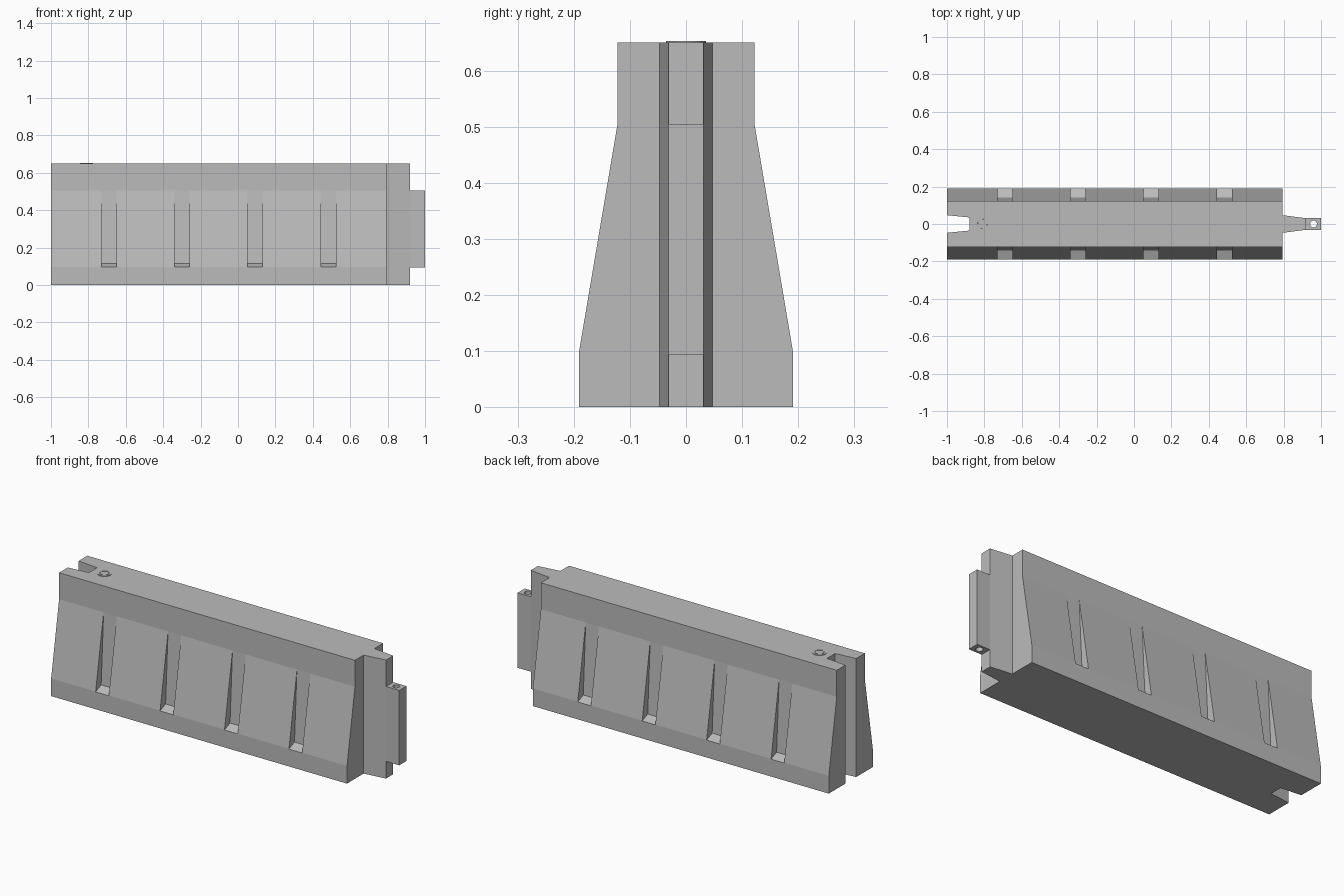
import bpy, bmesh
from mathutils import Vector

cube = bpy.data.objects.get("Cube")
if cube:
    bpy.data.objects.remove(cube, do_unlink=True)

HEIGHT = 0.65
GREY = (0.5, 0.5, 0.5, 1)
grey = bpy.data.materials.new("barrier grey")
grey.use_nodes = True
grey.diffuse_color = GREY
grey.node_tree.nodes["Principled BSDF"].inputs["Base Color"].default_value = GREY


def prism(name, points, axis, start, end):
    """Extrude a profile: (y, z) points along x, or (x, y) points along z."""
    bm = bmesh.new()
    if axis == "x":
        verts = [bm.verts.new((start, a, b)) for a, b in points]
        step = Vector((end - start, 0, 0))
    else:
        verts = [bm.verts.new((a, b, start)) for a, b in points]
        step = Vector((0, 0, end - start))
    face = bm.faces.new(verts)
    new = bmesh.ops.extrude_face_region(bm, geom=[face])["geom"]
    bmesh.ops.translate(bm, vec=step, verts=[v for v in new if isinstance(v, bmesh.types.BMVert)])
    bmesh.ops.recalc_face_normals(bm, faces=bm.faces)
    mesh = bpy.data.meshes.new(name)
    bm.to_mesh(mesh)
    bm.free()
    mesh.materials.append(grey)
    obj = bpy.data.objects.new(name, mesh)
    bpy.context.collection.objects.link(obj)
    return obj


def cylinder(name, x, radius, z0, z1):
    bpy.ops.mesh.primitive_cylinder_add(vertices=32, radius=radius, depth=z1 - z0,
                                        location=(x, 0, (z0 + z1) / 2))
    obj = bpy.context.object
    obj.name = name
    obj.data.materials.append(grey)
    bpy.ops.object.shade_smooth_by_angle()
    return obj


def cut(obj, cutter):
    mod = obj.modifiers.new("cut", "BOOLEAN")
    mod.operation = "DIFFERENCE"
    mod.solver = "EXACT"
    mod.object = cutter
    bpy.context.view_layer.objects.active = obj
    bpy.ops.object.modifier_apply(modifier=mod.name)
    bpy.data.objects.remove(cutter, do_unlink=True)


# Main body with flared foot
half = [(0.191, 0), (0.191, 0.097), (0.122, 0.505), (0.122, HEIGHT)]
body = prism("barrier_body", half + [(-y, z) for y, z in reversed(half)], "x", -1, 0.795)

# Tapered socket at the left-hand end of the front
socket = [(-1.06, -0.053), (-0.88, -0.035), (-0.88, 0.035), (-1.06, 0.053)]
cut(body, prism("socket_cutter", socket, "z", -0.1, HEIGHT + 0.1))

# Tapering recesses on both sloped sides
for i in range(4):
    x = -0.69 + i * 0.391
    for side in (-1, 1):
        recess = [(0.122, 0.505), (0.143, 0.115), (0.192, 0.095), (0.25, 0.095), (0.25, 0.505)]
        cut(body, prism("recess_cutter", [(side * y, z) for y, z in recess],
                        "x", x - 0.04, x + 0.04))

# Tongue that fits the socket of the next barrier
tongue = [(0.795, -0.047), (0.92, -0.031), (0.92, 0.031), (0.795, 0.047)]
prism("tongue", tongue, "z", 0, HEIGHT)

# Hinge block with a vertical pin hole
block = [(0.92, -0.031), (1, -0.031), (1, 0.031), (0.92, 0.031)]
hinge = prism("hinge_block", block, "z", 0.094, 0.505)
cut(hinge, cylinder("pin_cutter", 0.96, 0.018, 0, HEIGHT))

# Filler cap: raised ring around a flat plug
ring = cylinder("filler_ring", -0.81, 0.036, HEIGHT - 0.01, HEIGHT + 0.003)
cut(ring, cylinder("ring_cutter", -0.81, 0.025, HEIGHT - 0.05, HEIGHT + 0.05))
cylinder("filler_plug", -0.81, 0.022, HEIGHT - 0.01, HEIGHT + 0.002)
